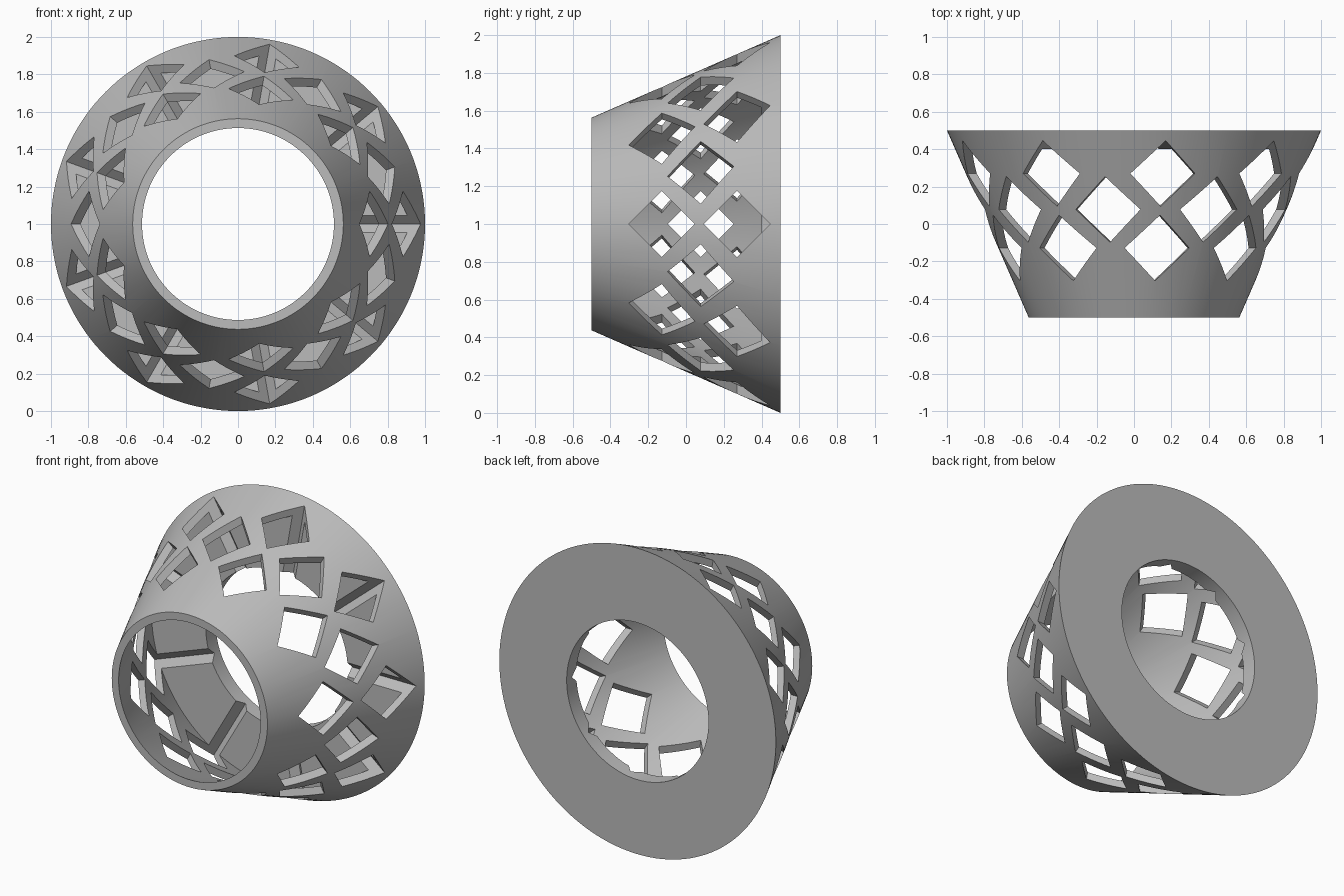
import bpy, bmesh, math
from mathutils import Matrix, Vector

cube = bpy.data.objects.get("Cube")
if cube:
    bpy.data.objects.remove(cube)

SEGMENTS = 144
AXIS = Vector((0, 0, 1))          # the cone's axis runs along y through here
BORE = 0.513                      # radius of the opening at both ends

grey = bpy.data.materials.new("plain grey")
grey.use_nodes = True
colour = (0.5, 0.5, 0.5, 1)
grey.diffuse_color = colour
grey.node_tree.nodes["Principled BSDF"].inputs["Base Color"].default_value = colour


def make_object(name, bm):
    bmesh.ops.recalc_face_normals(bm, faces=bm.faces)
    mesh = bpy.data.meshes.new(name)
    bm.to_mesh(mesh)
    bm.free()
    mesh.materials.append(grey)
    obj = bpy.data.objects.new(name, mesh)
    bpy.context.collection.objects.link(obj)
    return obj


# Hollow cone shell with a thick ring plate at the wide end: (radius, y)
profile = [(0.563, -0.5), (1, 0.5), (BORE, 0.5), (BORE, 0.4), (0.906, 0.4), (BORE, -0.5)]
bm = bmesh.new()
rings = []
for i in range(SEGMENTS):
    a = math.tau * i / SEGMENTS
    rings.append([bm.verts.new(AXIS + Vector((r * math.cos(a), y, r * math.sin(a))))
                  for r, y in profile])
for i, ring in enumerate(rings):
    after = rings[(i + 1) % SEGMENTS]
    for j in range(len(profile)):
        k = (j + 1) % len(profile)
        bm.faces.new((ring[j], ring[k], after[k], after[j]))
shell = make_object("lattice_cone", bm)

# Three staggered rows of nine square bars, standing on their corners
bm = bmesh.new()
for row, y in enumerate((-0.128, 0.078, 0.27)):
    for n in range(9):
        angle = math.radians(40 * n + 20 * (row % 2))
        place = (Matrix.Translation(AXIS) @ Matrix.Rotation(-angle, 4, "Y")
                 @ Matrix.Translation((0.9, y, 0)) @ Matrix.Rotation(math.pi / 4, 4, "X")
                 @ Matrix.Diagonal((0.8, 0.248, 0.248, 1)))
        bmesh.ops.create_cube(bm, size=1, matrix=place)
cutter = make_object("window_cutter", bm)
cutter.hide_render = True

# Cut the diamond windows, then drop the cutter
cut = shell.modifiers.new("windows", "BOOLEAN")
cut.operation = "DIFFERENCE"
cut.solver = "EXACT"
cut.object = cutter
bpy.context.view_layer.objects.active = shell
shell.select_set(True)
bpy.ops.object.modifier_apply(modifier=cut.name)
bpy.data.objects.remove(cutter)
bpy.ops.object.shade_smooth_by_angle(angle=math.radians(25))
